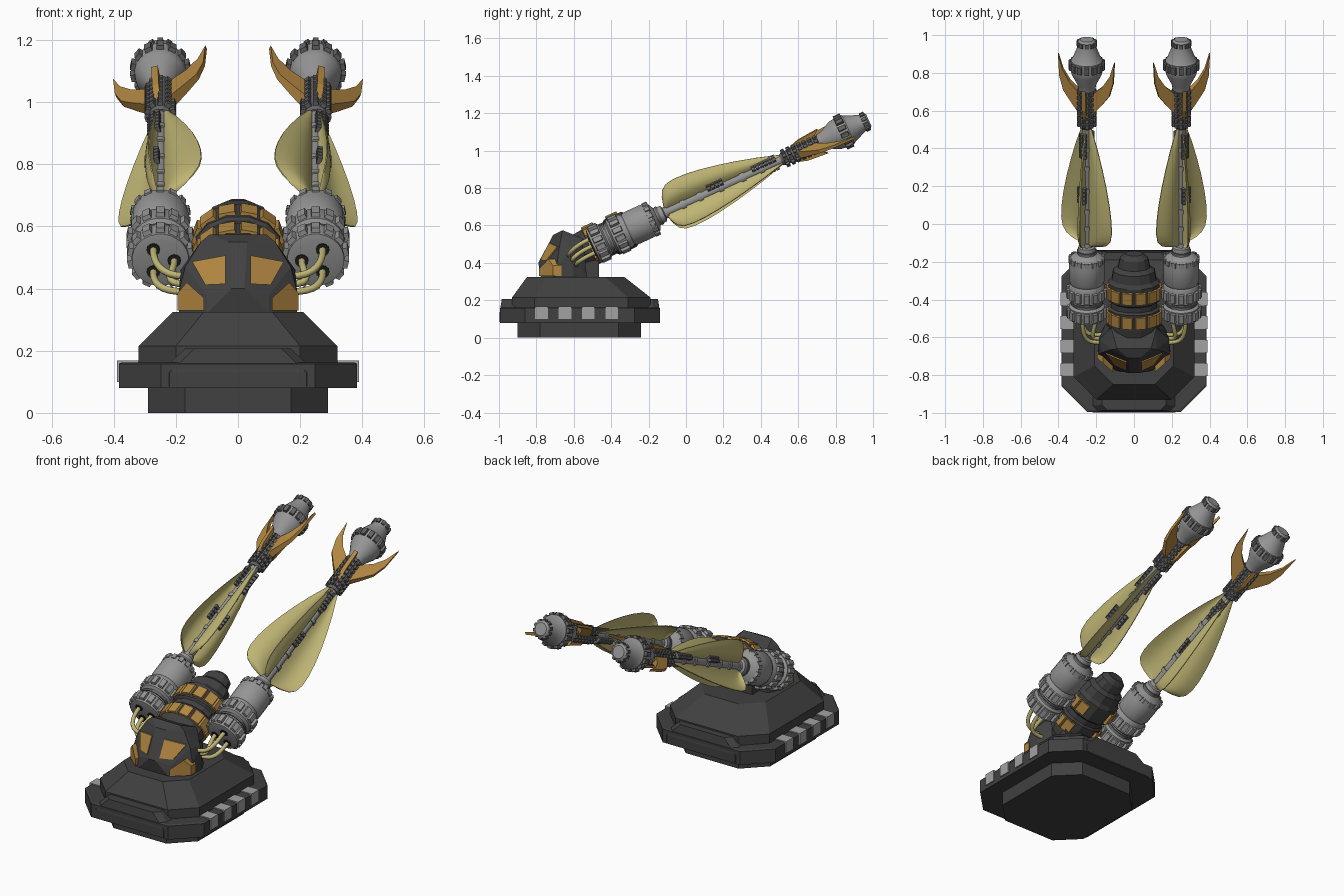
import bpy, bmesh, math
from mathutils import Matrix, Vector
from math import sin, cos, pi, radians

if "Cube" in bpy.data.objects:
    bpy.data.objects.remove(bpy.data.objects["Cube"])

def mat(name, r, g, b):
    m = bpy.data.materials.new(name)
    m.diffuse_color = (r, g, b, 1)
    m.use_nodes = True
    m.node_tree.nodes["Principled BSDF"].inputs["Base Color"].default_value = m.diffuse_color
    return m

DARK = mat("charcoal", .052, .052, .052)
STEEL = mat("steel", .30, .30, .30)
GUN = mat("gunmetal", .13, .13, .135)
PLATE = mat("pale_plate", .36, .36, .36)
GOLD = mat("amber", .45, .245, .055)
LEAF = mat("pale_olive", .52, .46, .175)
HOLE = mat("near_black", .015, .015, .015)
smooth = []

# tilted frame shared by body and arms: local z runs along the barrel, local -y is up
TILT = Matrix.Translation((0, -.197, .629)) @ Matrix.Rotation(radians(-65.5), 4, 'X')
ARM = Matrix.Translation((.25, 0, 0)) @ TILT
SIDES = ((1, "right"), (-1, "left"))

def finish(name, bm, m, M=Matrix(), side=1, soft=False):
    bm.transform(Matrix.Diagonal((side, 1, 1, 1)) @ M)
    bmesh.ops.recalc_face_normals(bm, faces=bm.faces)
    me = bpy.data.meshes.new(name)
    bm.to_mesh(me)
    bm.free()
    ob = bpy.data.objects.new(name, me)
    bpy.context.collection.objects.link(ob)
    me.materials.append(m)
    if soft:
        smooth.append(ob)
    return ob

def skin(bm, rings):
    """Join rings of points into a closed tube with caps."""
    vr = [[bm.verts.new(p) for p in r] for r in rings]
    n = len(vr[0])
    for a, b in zip(vr, vr[1:]):
        for i in range(n):
            bm.faces.new((a[i], a[(i + 1) % n], b[(i + 1) % n], b[i]))
    bm.faces.new(vr[0])
    bm.faces.new(vr[-1])

def lathe(bm, profile, n, sx=1):
    skin(bm, [[(r * sx * cos(2 * pi * (i + .5) / n), r * sin(2 * pi * (i + .5) / n), z)
               for i in range(n)] for z, r in profile])

def box(bm, c, size, rot=0, taper=1):
    M = Matrix.Translation(c) @ Matrix.Rotation(rot, 4, 'Z') @ Matrix.Diagonal((*size, 1))
    v = bmesh.ops.create_cube(bm, size=1)["verts"]
    for p in v:
        if p.co.x > 0:
            p.co.y *= taper
            p.co.z *= taper
    bmesh.ops.transform(bm, matrix=M, verts=v)

def cogs(bm, s, r, n, rad, tan, length, sx=1, top_only=False):
    for i in range(n):
        a = 2 * pi * (i + .5) / n
        if top_only and sin(a) > .8:
            continue
        box(bm, (r * sx * cos(a), r * sin(a), s), (rad, tan, length),
            math.atan2(sin(a) * sx, cos(a)), .87)

def octagon(hx, y0, y1, c, z):
    return [(hx, y0 + c, z), (hx, y1 - c, z), (hx - c, y1, z), (c - hx, y1, z),
            (-hx, y1 - c, z), (-hx, y0 + c, z), (c - hx, y0, z), (hx - c, y0, z)]

def loft(name, rings, m):
    bm = bmesh.new()
    skin(bm, [octagon(*r) for r in rings])
    return finish(name, bm, m)

# stepped base
loft("base_plinth", [(.29, -.90, -.24, .12, 0), (.29, -.90, -.24, .12, .085)], DARK)
loft("base_slab", [(.383, -.995, -.14, .135, .08), (.383, -.995, -.14, .135, .158),
                   (.375, -.985, -.15, .135, .162)], DARK)
loft("base_hump", [(.25, -.997, -.138, .03, .085), (.25, -.997, -.138, .03, .13),
                   (.17, -.985, -.15, .03, .207)], DARK)
loft("base_deck", [(.32, -.93, -.19, .12, .15), (.32, -.93, -.19, .12, .215),
                   (.21, -.85, -.33, .10, .325)], DARK)
for sd, nm in SIDES:
    bm = bmesh.new()
    for k in range(4):
        box(bm, (.338, -.772 + .125 * k, .134), (.104, .068, .068))
    finish("base_side_plates_" + nm, bm, PLATE, Matrix(), sd)
bm = bmesh.new()
box(bm, (0, -.54, .37), (.2, .15, .12))
finish("body_pedestal", bm, DARK)

# faceted head, eye face lies on one plane per side
def eye_y(x, z):
    return -.80 + .5 * x + .5 * (z - .4)

def cheek_y(x, z):
    return -.866 + .875 * x

pts = [(x, eye_y(x, z), z) for x, z in ((.02, .40), (.03, .55), (.12, .55), (.17, .47), (.1, .38))]
pts += [(.1, -.775, .32), (.19, -.70, .32), (.19, -.69, .39), (.09, -.66, .575), (.185, -.61, .46),
        (.12, -.55, .53), (.15, -.53, .32), (.19, -.60, .32)]
bm = bmesh.new()
for x, y, z in pts:
    bm.verts.new((x, y, z))
    bm.verts.new((-x, y, z))
bmesh.ops.convex_hull(bm, input=bm.verts)
bmesh.ops.dissolve_limit(bm, angle_limit=.02, verts=bm.verts, edges=bm.edges)
finish("head", bm, DARK)

def plate(name, outline, fy, d0, d1, side):
    bm = bmesh.new()
    skin(bm, [[(x, fy(x, z) + d, z) for x, z in outline] for d in (d0, d1)])
    finish(name, bm, GOLD, Matrix(), side)

for sd, nm in SIDES:
    plate("eye_" + nm, [(.04, .507), (.04, .415), (.105, .412), (.148, .487)], eye_y, -.007, .002, sd)
    plate("cheek_" + nm, [(.11, .33), (.195, .33), (.195, .385), (.165, .42), (.11, .37)],
          cheek_y, -.015, .03, sd)

# ribbed body with amber panels
bm = bmesh.new()
lathe(bm, [(-.47, .085), (-.42, .1), (-.36, .106), (-.27, .106), (-.26, .095), (-.23, .095),
           (-.22, .106), (-.12, .106), (-.1, .092), (-.05, .086), (-.03, .066), (.02, .058),
           (.045, .035)], 12, 1.32)
finish("body_core", bm, DARK, TILT)
for i, s in enumerate((-.315, -.174)):
    bm = bmesh.new()
    cogs(bm, s, .1, 12, .028, .061, .075, 1.32, True)
    finish("body_panels_%d" % i, bm, GOLD, TILT)

def polar(r, a, s):
    return (r * cos(a), -r * sin(a), s)

LEAF_W = [(.10, .045), (.112, .10), (.13, .14), (.16, .165), (.21, .175), (.28, .172), (.36, .16),
          (.46, .138), (.56, .11), (.66, .078), (.74, .048), (.80, .026)]
HORN = [(.035, .86), (.085, .92), (.13, .98), (.153, 1.06), (.16, 1.185),
        (.135, 1.10), (.095, 1.035), (.035, .98)]

for sd, nm in SIDES:
    # drum and neck
    bm = bmesh.new()
    lathe(bm, [(-.335, .07), (-.33, .092), (-.26, .095), (-.25, .08), (-.225, .08), (-.215, .096),
               (-.14, .096), (-.125, .088), (-.11, .095), (-.02, .095), (.02, .09), (.035, .07),
               (.045, .05), (.085, .045), (.09, .033), (.11, .03)], 24)
    finish("drum_" + nm, bm, STEEL, ARM, sd, True)
    bm = bmesh.new()
    cogs(bm, -.293, .097, 14, .02, .03, .055)
    cogs(bm, -.178, .099, 14, .02, .03, .055)
    cogs(bm, .012, .09, 14, .014, .026, .032)
    finish("drum_cogs_" + nm, bm, STEEL, ARM, sd)
    bm = bmesh.new()
    lathe(bm, [(.05, .053), (.064, .053)], 16)
    lathe(bm, [(-.243, .086), (-.232, .086)], 24)
    finish("drum_bands_" + nm, bm, GUN, ARM, sd, True)
    bm = bmesh.new()
    for a in (60, 180, 300):
        M = Matrix.Translation(polar(.045, radians(a), -.336))
        bmesh.ops.create_cone(bm, cap_ends=True, segments=12, radius1=.022, radius2=.022,
                              depth=.006, matrix=M)
    finish("hose_sockets_" + nm, bm, HOLE, ARM, sd)

    # hoses from drum to head
    for k, a in enumerate((60, 180, 300)):
        p = ARM @ Vector(polar(.045, radians(a), -.33))
        cu = bpy.data.curves.new("hose", 'CURVE')
        cu.dimensions, cu.bevel_depth, cu.bevel_resolution, cu.resolution_u = '3D', .0115, 2, 8
        sp = cu.splines.new('BEZIER')
        sp.bezier_points.add(1)
        e = Vector((.165, -.625 + .02 * k, .44 - .025 * k))
        for q, c, l, r in ((sp.bezier_points[0], p, Vector((0, .08, .04)), Vector((0, -.09, -.04))),
                           (sp.bezier_points[1], e, Vector((.09, -.01, 0)), Vector((-.05, 0, 0)))):
            for attr, w in (("co", c), ("handle_left", c + l), ("handle_right", c + r)):
                setattr(q, attr, (w.x * sd, w.y, w.z))
        cu.materials.append(LEAF)
        bpy.context.collection.objects.link(bpy.data.objects.new("hose_%s_%d" % (nm, k), cu))

    # barrel pipe with collars
    bm = bmesh.new()
    lathe(bm, [(.08, .025), (1.04, .025)], 12)
    for s in (.2, .3, .42, .55, .66):
        lathe(bm, [(s - .012, .031), (s + .012, .031)], 12)
    finish("barrel_" + nm, bm, STEEL, ARM, sd, True)

    # clip boxes on the pipe and ribbed cluster behind the muzzle
    bm = bmesh.new()
    for a in (50, 230):
        for j in (-1, 0, 1):
            for s0, cnt, r in ((.36, 4, .042), (.62, 6, .032)):
                for k in range(cnt):
                    c = polar(r, radians(a + 24 * j), s0 + .024 * k)
                    box(bm, c, (.022, .016, .019), -radians(a + 24 * j))
    finish("clips_" + nm, bm, GUN, ARM, sd)
    bm = bmesh.new()
    lathe(bm, [(.775, .03), (.79, .038), (.99, .04), (1.02, .045)], 12)
    for k in range(7):
        cogs(bm, .80 + .031 * k, .042, 10, .018, .018, .022)
    finish("muzzle_cluster_" + nm, bm, GUN, ARM, sd)

    # cupped leaf fins: a wide diagonal pair and a smaller upright pair
    for a, k, lab in ((-40, 1, "outer"), (139, 1, "inner"), (76, .86, "upper"), (256, .76, "lower")):
        bm = bmesh.new()
        ra = radians(a)
        rings = []
        for s, w in LEAF_W:
            up, dn = [], []
            for j in range(7):
                t = j / 6
                r = .015 + (w * k - .015) * t
                cup = .025 * sin(pi * t) * w / .175
                h = .005 * (1 - .6 * t)
                for lst, o in ((up, cup + h), (dn, cup - h)):
                    lst.append((r * cos(ra) + o * sin(ra), -r * sin(ra) + o * cos(ra), s))
            rings.append(up + dn[::-1])
        skin(bm, rings)
        finish("leaf_fin_%s_%s" % (lab, nm), bm, LEAF, ARM, sd, True)

    # curved horns and small ridge fins
    for a, lab in ((-20, "outer"), (157, "inner")):
        bm = bmesh.new()
        ra = radians(a)
        skin(bm, [[(r * cos(ra) + o * sin(ra) * k, -r * sin(ra) + o * cos(ra) * k, s)
                   for r, s in HORN for k in (1.2 - r * 5.5,)] for o in (-.021, .021)])
        finish("horn_%s_%s" % (lab, nm), bm, GOLD, ARM, sd)
    bm = bmesh.new()
    for a in (75, 255):
        ra = radians(a)
        skin(bm, [[(r * cos(ra) + o * sin(ra), -r * sin(ra) + o * cos(ra), s)
                   for r, s in ((.04, .84), (.062, .90), (.072, 1.02), (.04, .98))] for o in (-.011, .011)])
    finish("small_fins_" + nm, bm, GOLD, ARM, sd)

    # muzzle
    bm = bmesh.new()
    lathe(bm, [(1.0, .045), (1.03, .05), (1.09, .08), (1.115, .084), (1.17, .084), (1.18, .076),
               (1.25, .048), (1.28, .046), (1.29, .035)], 24)
    finish("muzzle_" + nm, bm, STEEL, ARM, sd, True)
    bm = bmesh.new()
    cogs(bm, 1.142, .087, 14, .02, .026, .045)
    cogs(bm, 1.268, .047, 10, .014, .02, .028)
    finish("muzzle_cogs_" + nm, bm, GUN, ARM, sd)

bpy.ops.object.select_all(action='DESELECT')
for ob in smooth:
    ob.select_set(True)
bpy.context.view_layer.objects.active = smooth[0]
bpy.ops.object.shade_smooth_by_angle(angle=radians(32))
